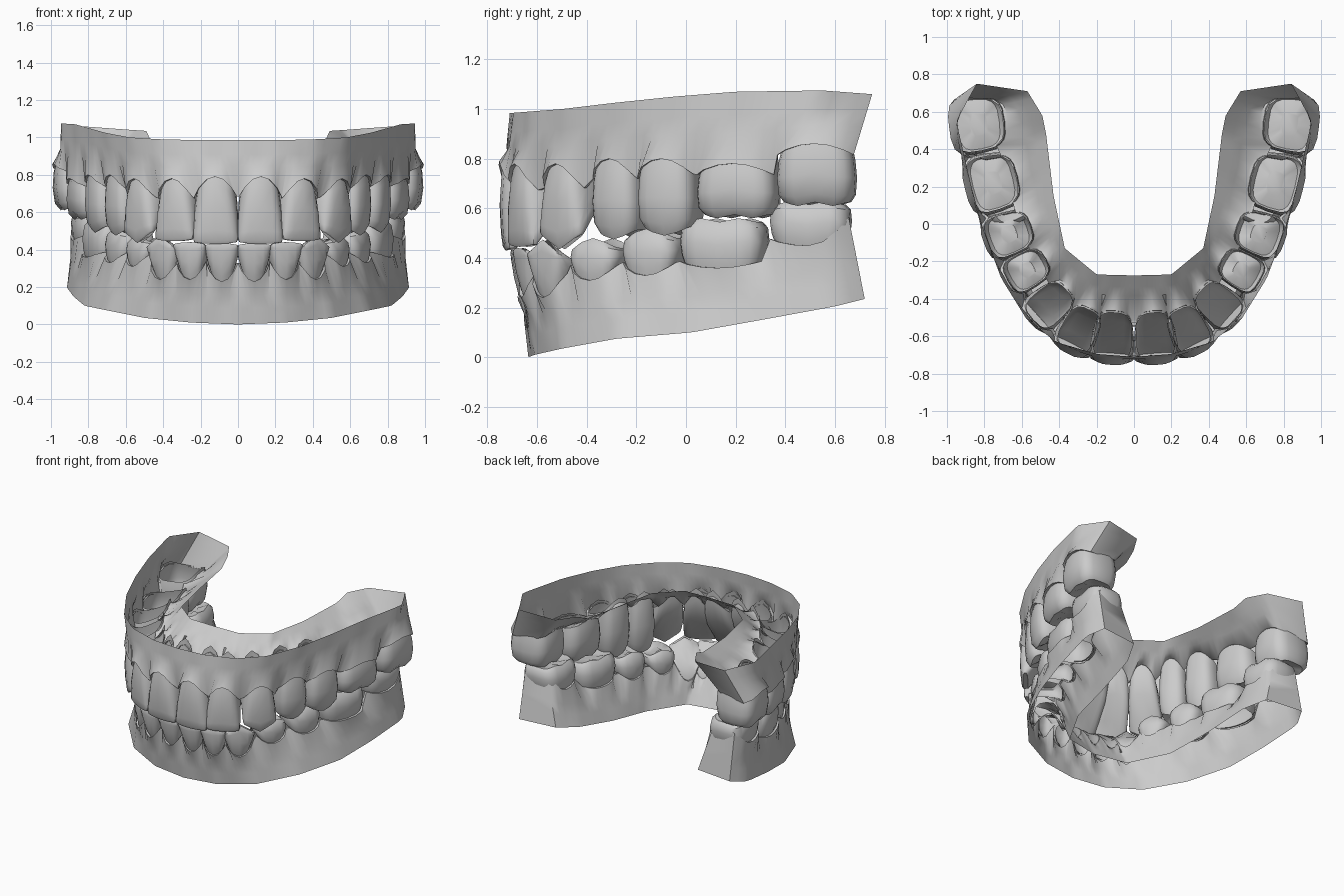
import bpy, bmesh, math
from mathutils import Vector

if "Cube" in bpy.data.objects:
    bpy.data.objects.remove(bpy.data.objects["Cube"])

NAMES = ["central_incisor", "lateral_incisor", "canine", "first_premolar",
         "second_premolar", "first_molar", "second_molar"]
# per tooth: outer face x, y, facing angle, width, depth, gum z, tip z, papilla, neck tilt, tongue-side rise
UPPER = [(.123, -.75, 4, .25, .30, .79, .43, .12, 0, .1), (.355, -.69, 27, .235, .28, .78, .445, .12, 0, .1),
         (.555, -.525, 48, .235, .28, .78, .435, .11, 0, .1), (.685, -.31, 60, .225, .26, .80, .475, .09, 0, .1),
         (.80, -.10, 70, .26, .28, .80, .49, .07, 0, .1), (.90, .185, 76, .35, .30, .78, .56, .05, 0, .08),
         (.985, .515, 83, .34, .31, .86, .61, .05, 0, .02)]
LOWER = [(.09, -.715, 4, .185, .17, .23, .435, .11, .04, 0), (.267, -.69, 16, .185, .18, .24, .44, .11, .03, 0),
         (.43, -.59, 42, .215, .22, .24, .475, .11, .02, 0), (.565, -.39, 60, .24, .22, .31, .48, .07, 0, 0),
         (.685, -.165, 66, .26, .24, .33, .52, .06, 0, 0), (.81, .125, 74, .375, .28, .36, .56, .03, 0, 0),
         (.885, .49, 82, .35, .28, .45, .63, .03, 0, 0)]
# crown sections: height fraction, width, outer reach, inner reach
BLADE = [(-.1, .86, .84, .92), (.12, .93, .95, .9), (.45, .99, 1, .55), (.8, 1, .95, -.2),
         (.95, .98, .9, -.5), (1, .93, .84, -.6)]
GRINDER = [(-.08, .9, .88, .88), (.15, .96, .97, .97), (.5, 1, 1, 1), (.85, .97, .92, .9),
           (1, .85, .72, .72), (.9, .4, .3, .3)]
P = 3.4  # squareness of the crown sections


def finish(name, bm, angle=40):
    bmesh.ops.recalc_face_normals(bm, faces=bm.faces)
    me = bpy.data.meshes.new(name)
    bm.to_mesh(me)
    bm.free()
    ob = bpy.data.objects.new(name, me)
    bpy.context.collection.objects.link(ob)
    bpy.ops.object.select_all(action='DESELECT')
    ob.select_set(True)
    bpy.context.view_layer.objects.active = ob
    bpy.ops.object.shade_smooth_by_angle(angle=math.radians(angle))
    mir = ob.modifiers.new("mirror", 'MIRROR')
    mir.merge_threshold = .002
    return ob


def place(row, c, off, u):
    """Plan position: c across the width (-1..1), off across the depth; narrower on the tongue side."""
    x, y, a, w, d, tilt = *row[:5], row[8]
    a = math.radians(a)
    n = Vector((math.sin(a), -math.cos(a)))
    t = Vector((math.cos(a), math.sin(a)))
    c *= 1 - .08 * (1 - off)
    return Vector((x, y)) + n * (d / 2 * (off - 1) - tilt * (1 - u)) + t * w / 2 * c


def tooth(name, row, kind):
    gum, tip, pap, rise = *row[5:8], row[9]
    sg = 1 if tip > gum else -1
    bm = bmesh.new()
    rings = []
    for u, ws, o, i in (BLADE if kind < 3 else GRINDER):
        ring = []
        for k in range(20):
            th = 2 * math.pi * k / 20
            c, s = [math.copysign(abs(v) ** (2 / P), v) for v in (math.cos(th), math.sin(th))]
            base = gum + sg * (pap * c * c - rise * (1 - s) / 2)
            if kind == 2:
                end = tip - sg * .06 * abs(c)
            elif kind in (3, 4):
                end = tip - sg * .04 * abs(c) ** 1.5
            elif kind > 4:
                end = tip - sg * .015 * (.5 + .5 * math.cos(2 * math.pi * c))
            else:
                end = tip - sg * .01 * c * c
            p = place(row, c * ws, (o - i) / 2 + (o + i) / 2 * s, u)
            ring.append(bm.verts.new((p.x, p.y, base + (end - base) * u)))
        rings.append(ring)
    for a, b in zip(rings, rings[1:]):
        for k in range(20):
            m = (k + 1) % 20
            bm.faces.new((a[k], a[m], b[m], b[k]))
    bm.faces.new(rings[-1])
    finish(name, bm)


def along(path, f):
    """Point at length fraction f of a polyline."""
    pts = [Vector(p) for p in path]
    lens = [(b - a).length for a, b in zip(pts, pts[1:])]
    left = f * sum(lens)
    for a, b, l in zip(pts, pts[1:], lens):
        if left <= l:
            return a.lerp(b, left / l)
        left -= l
    return pts[-1]


def margin(rows, side, reach):
    """Scalloped gum line on the outer (+1) or inner (-1) side, front to back."""
    out = []
    for row in rows:
        sg = 1 if row[6] > row[5] else -1
        for c in (-.94, -.7, -.35, 0, .35, .7, .94):
            off = (1 - abs(c) ** P) ** (1 / P) * side * reach
            p = place(row, c * (1 if side > 0 else .88), off, 0)
            z = row[5] + sg * (row[7] * c * c - row[9] * (side < 0))
            if row is LOWER[-1] and c > 0:
                z += .1 * c * c  # pad behind the last lower molar
            out.append(Vector((p.x, p.y, z)))
    first = out[0].copy()
    first.x = 0
    return [first] + out


def smoothed(pts, n=4):
    """Moving average that irons out the scallops, ends kept."""
    res = []
    for i in range(len(pts)):
        r = min(n, len(pts) - 1 - i)
        near = [pts[abs(j)] * 1 for j in range(i - r, i + r + 1)]
        for q, j in zip(near, range(i - r, i + r + 1)):
            if j < 0:
                q.x = -q.x
        res.append(sum(near, Vector()) / len(near))
    return res


def gum(name, rows, outer, inner):
    bm = bmesh.new()
    cols = []
    for side, rim in ((1, outer), (-1, inner)):
        lip, edge = margin(rows, side, .84), margin(rows, side, 1.02)
        soft = smoothed(edge)
        dist = [0]
        for a, b in zip(soft, soft[1:]):
            dist.append(dist[-1] + (b - a).xy.length)
        part = []
        for a, b, c, s in zip(lip, edge, soft, dist):
            r = along(rim, s / dist[-1])
            pts = [a, b] + [c.lerp(r, v) for v in (.45, .7, 1)]
            part.append([bm.verts.new(p) for p in pts])
        cols += part if side == 1 else part[::-1]
    # outer wall, back wall and inner wall in one strip, open at the rim
    for a, b in zip(cols, cols[1:]):
        for k in range(4):
            bm.faces.new((a[k], b[k], b[k + 1], a[k + 1]))
    finish(name, bm, 50)


for jaw, rows in (("upper", UPPER), ("lower", LOWER)):
    for i, row in enumerate(rows):
        tooth(f"{jaw}_{NAMES[i]}", row, i)

gum("upper_gum", UPPER,
    [(0, -.71, .985), (.2, -.695, .985), (.42, -.63, .99), (.58, -.5, 1.0), (.71, -.29, 1.025),
     (.8, -.05, 1.05), (.87, .2, 1.07), (.95, .55, 1.075), (.84, .75, 1.06)],
    [(0, -.275, .98), (.2, -.27, .98), (.37, -.13, .97), (.43, .15, .97), (.47, .48, .99),
     (.49, .58, 1.035), (.57, .71, 1.04)])
gum("lower_gum", LOWER,
    [(0, -.635, 0), (.25, -.61, .01), (.5, -.5, .035), (.7, -.28, .075), (.82, .02, .1),
     (.88, .3, .15), (.92, .6, .205), (.86, .72, .235)],
    [(0, -.42, .09), (.25, -.37, .09), (.4, -.1, .1), (.45, .2, .135), (.5, .53, .2), (.58, .69, .235)])
